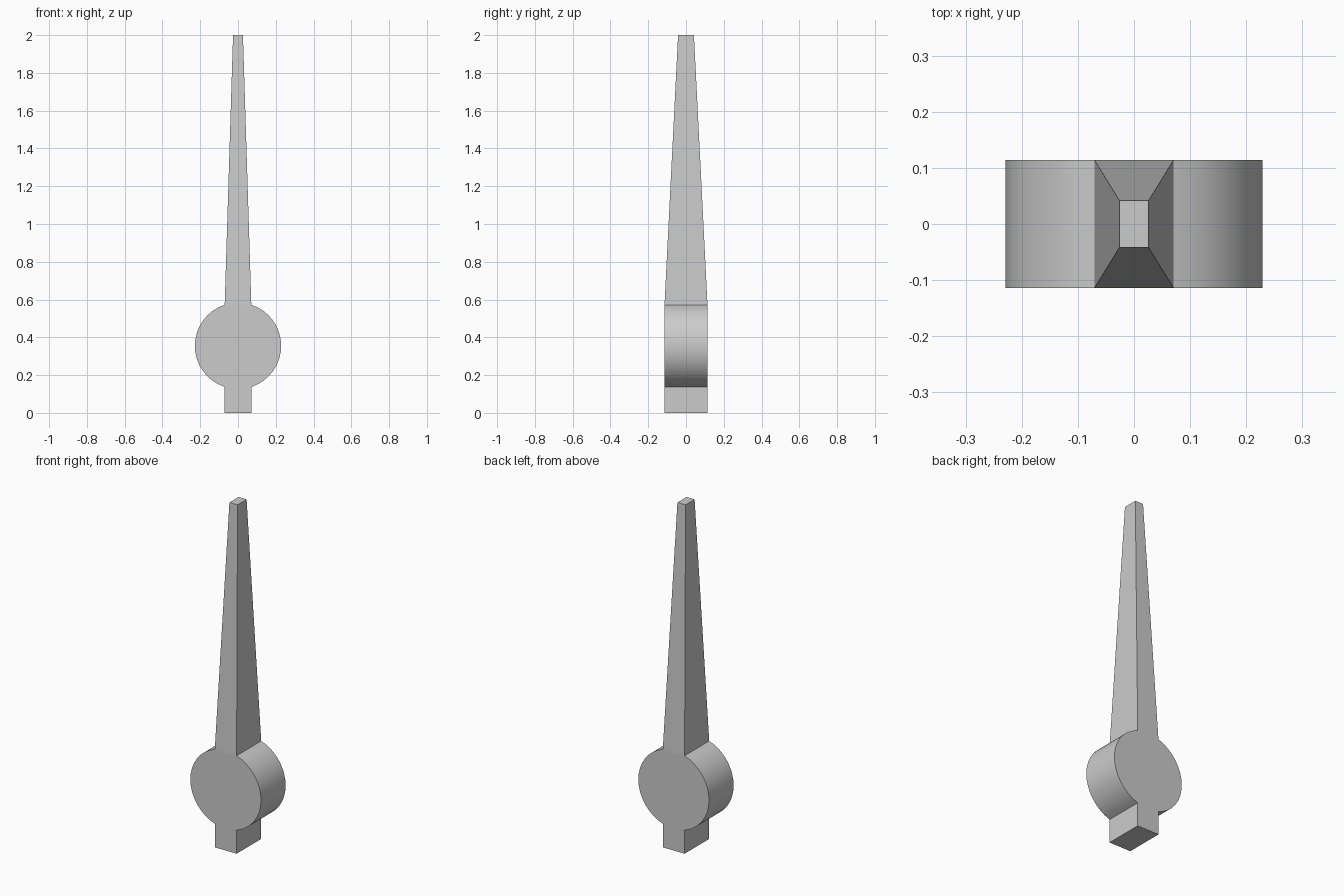
import bpy, bmesh, math

if "Cube" in bpy.data.objects:
    bpy.data.objects.remove(bpy.data.objects["Cube"])

HALF_W, HALF_D = 0.0705, 0.1138      # bar half width and half depth
RADIUS, HUB_Z = 0.2286, 0.355        # round hub
TIP_W, TIP_D, TIP_Z = 0.0262, 0.042, 2.0
STEPS = 16                           # rim facets per side

bm = bmesh.new()

# Right half outline, bottom to top: foot corner, then the hub arc
start = math.asin(HALF_W / RADIUS)
right = [(HALF_W, 0.0)]
for i in range(STEPS + 1):
    a = start + (math.pi - 2 * start) * i / STEPS
    right.append((RADIUS * math.sin(a), HUB_Z - RADIUS * math.cos(a)))
outline = right + [(-x, z) for x, z in reversed(right)]

# Foot and hub: flat front and back joined by side walls
front = [bm.verts.new((x, -HALF_D, z)) for x, z in outline]
back = [bm.verts.new((x, HALF_D, z)) for x, z in outline]
n = len(outline)
top = len(right) - 1                 # wall index under the hand
bm.faces.new(front)
bm.faces.new(back[::-1])
for i in range(n):
    if i == top:
        continue
    j = (i + 1) % n
    wall = bm.faces.new((front[i], front[j], back[j], back[i]))
    wall.smooth = i not in (0, n - 2, n - 1)

# Tapered hand rising from the hub to a small flat tip
base = [front[top], back[top], back[top + 1], front[top + 1]]
tip = [bm.verts.new((sx * TIP_W, sy * TIP_D, TIP_Z))
       for sx, sy in ((1, -1), (1, 1), (-1, 1), (-1, -1))]
for i in range(4):
    j = (i + 1) % 4
    bm.faces.new((base[i], base[j], tip[j], tip[i]))
bm.faces.new(tip)

# Only the rim is smooth; sharp edges stay crisp
bmesh.ops.recalc_face_normals(bm, faces=bm.faces)
for e in bm.edges:
    e.smooth = e.calc_face_angle(0) < math.radians(30) and all(f.smooth for f in e.link_faces)

mesh = bpy.data.meshes.new("pointer_hand")
bm.to_mesh(mesh)
bm.free()
bpy.context.collection.objects.link(bpy.data.objects.new("pointer_hand", mesh))
